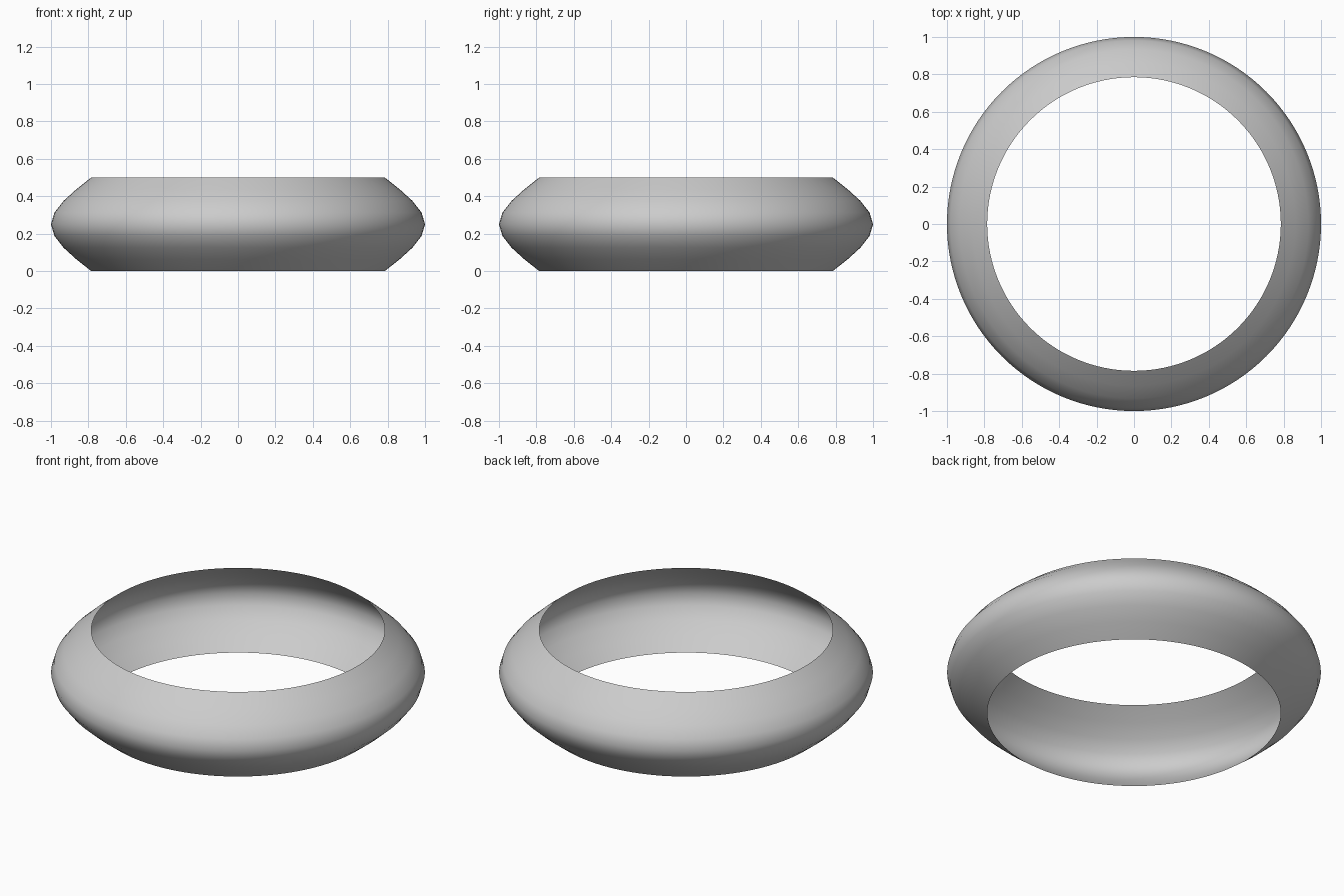
import bpy, bmesh, math

if "Cube" in bpy.data.objects:
    bpy.data.objects.remove(bpy.data.objects["Cube"])

SEGMENTS = 128
HEIGHT, RIM, BULGE = 0.5, 0.785, 0.3225
STEPS = 4  # profile steps from rim to equator


def profile():
    """Open half-section: rounded bulge between two equal rims."""
    pts = []
    for i in range(2 * STEPS + 1):
        t = 1 - abs(i / STEPS - 1)
        pts.append((RIM + BULGE * (t - t ** 3 / 3), HEIGHT * i / (2 * STEPS)))
    return pts


# Thin open ring shell: profile revolved around z
bm = bmesh.new()
rings = []
for r, z in profile():
    rings.append([bm.verts.new((r * math.cos(2 * math.pi * k / SEGMENTS),
                                r * math.sin(2 * math.pi * k / SEGMENTS), z))
                  for k in range(SEGMENTS)])
for low, high in zip(rings, rings[1:]):
    for k in range(SEGMENTS):
        n = (k + 1) % SEGMENTS
        face = bm.faces.new((low[k], low[n], high[n], high[k]))
        face.smooth = True

mesh = bpy.data.meshes.new("ring_shell")
bm.to_mesh(mesh)
bm.free()
ring = bpy.data.objects.new("ring_shell", mesh)
bpy.context.collection.objects.link(ring)
